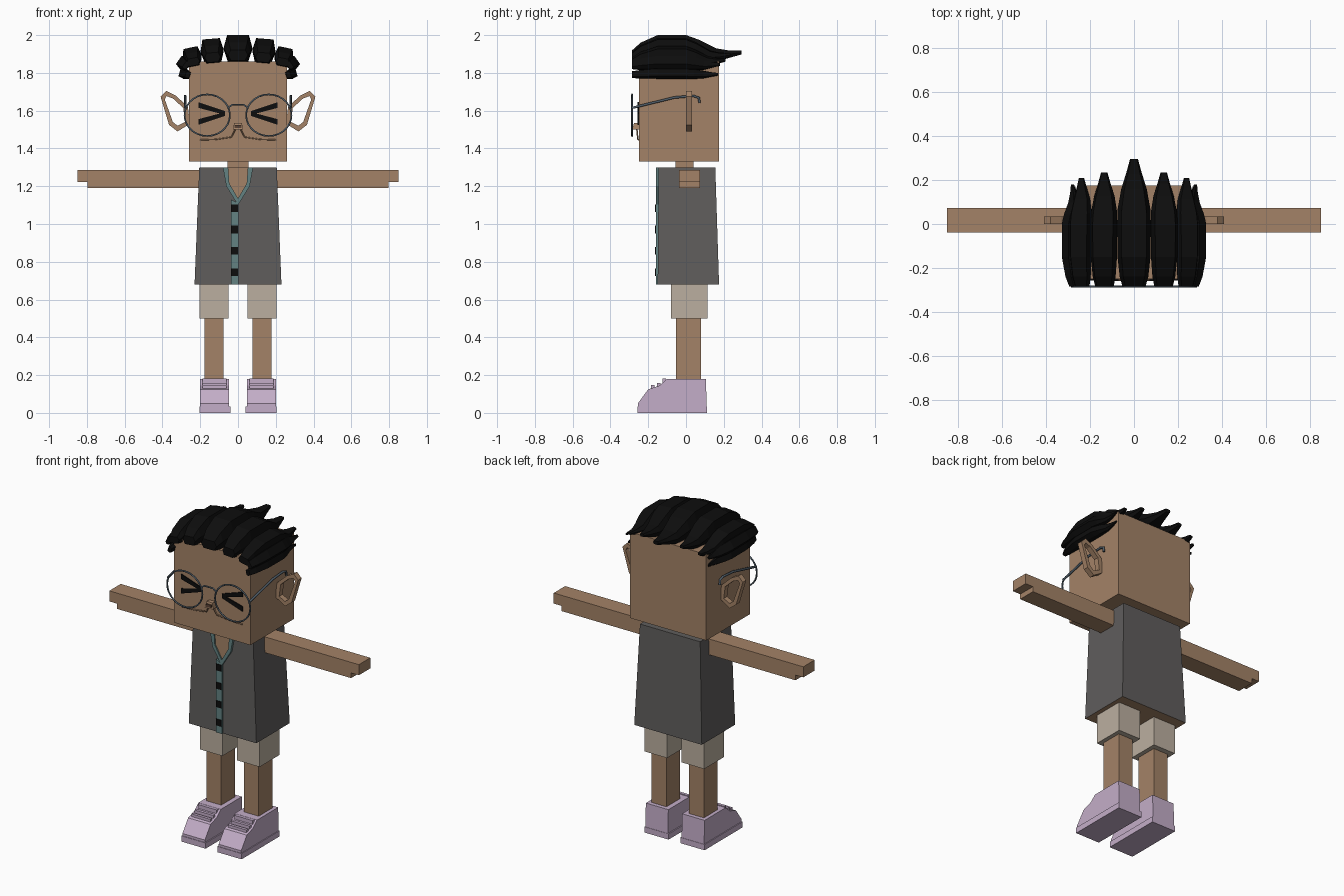
import bpy, bmesh, math

if "Cube" in bpy.data.objects:
    bpy.data.objects.remove(bpy.data.objects["Cube"])


def material(name, *rgb):
    m = bpy.data.materials.new(name)
    m.use_nodes = True
    col = (*rgb, 1)
    m.diffuse_color = col
    m.node_tree.nodes["Principled BSDF"].inputs["Base Color"].default_value = col
    return m


SKIN = material("skin", .37, .225, .135)
DARK_SKIN = material("dark skin", .1, .055, .035)
BLACK = material("black", .004, .004, .004)
GREY = material("charcoal cloth", .115, .11, .108)
TEAL = material("teal trim", .125, .225, .225)
BEIGE = material("beige cloth", .5, .43, .35)
LILAC = material("lilac", .55, .42, .58)
METAL = material("blue grey metal", .08, .11, .14)


def loft(name, sections, mat, closed=False):
    """Join equal point loops into a flat-shaded skin, capped unless closed."""
    bm = bmesh.new()
    loops = [[bm.verts.new(p) for p in s] for s in sections]
    n = len(loops[0])
    pairs = list(zip(loops, loops[1:]))
    if closed:
        pairs.append((loops[-1], loops[0]))
    else:
        bm.faces.new(loops[0])
        bm.faces.new(loops[-1])
    for a, b in pairs:
        for i in range(n):
            j = (i + 1) % n
            bm.faces.new((a[i], a[j], b[j], b[i]))
    bmesh.ops.recalc_face_normals(bm, faces=bm.faces)
    me = bpy.data.meshes.new(name)
    bm.to_mesh(me)
    bm.free()
    me.materials.append(mat)
    ob = bpy.data.objects.new(name, me)
    bpy.context.collection.objects.link(ob)
    return ob


def rect(x0, x1, y0, y1, z):
    return [(x0, y0, z), (x1, y0, z), (x1, y1, z), (x0, y1, z)]


def box(name, x, y, z, mat):
    return loft(name, [rect(*x, *y, h) for h in z], mat)


def plate(name, pts, y, mat):
    """Outline in x and z, extruded along y."""
    return loft(name, [[(a, d, b) for a, b in pts] for d in y], mat)


def side_profile(name, pts, x, mat):
    """Outline in y and z, extruded along x."""
    return loft(name, [[(d, a, b) for a, b in pts] for d in x], mat)


def tube(name, pts, radius, mat, cyclic=False):
    cu = bpy.data.curves.new(name, "CURVE")
    cu.dimensions = "3D"
    cu.bevel_depth = radius
    cu.bevel_resolution = 1
    cu.use_fill_caps = True
    sp = cu.splines.new("POLY")
    sp.points.add(len(pts) - 1)
    for p, q in zip(sp.points, pts):
        p.co = (*q, 1)
    sp.use_cyclic_u = cyclic
    cu.materials.append(mat)
    ob = bpy.data.objects.new(name, cu)
    bpy.context.collection.objects.link(ob)


# Head and neck
box("head", (-.26, .26), (-.25, .175), (1.33, 1.86), SKIN)
box("neck", (-.055, .055), (-.055, .04), (1.2, 1.34), SKIN)

# Nose with nostril plate
loft("nose", [rect(-.028, .028, -.285, -.24, 1.5),
              rect(-.02, .02, -.275, -.24, 1.535)], SKIN)
plate("nostrils", [(-.018, 1.507), (.018, 1.507), (.018, 1.525), (-.018, 1.525)],
      (-.287, -.28), DARK_SKIN)

# Vest, with a skin-coloured underside
vest = loft("vest", [rect(-.23, .23, -.15, .175, .68),
                     rect(-.205, .205, -.145, .155, 1.3)], GREY)
vest.data.materials.append(SKIN)
for f in vest.data.polygons:
    if f.normal.z < -.9:
        f.material_index = 1
plate("chest", [(-.058, 1.3), (-.055, 1.2), (0, 1.12), (.055, 1.2), (.058, 1.3)],
      (-.152, -.144), SKIN)
plate("button_strip", [(-.037, .68), (.002, .68), (.002, 1.11), (-.037, 1.13)],
      (-.16, -.14), TEAL)
for i in range(4):
    z = .745 + i * .113
    plate("button", [(-.036, z - .02), (0, z - .02), (0, z + .02), (-.036, z + .02)],
          (-.164, -.156), BLACK)

# Hair lock stations: y, half width, bottom and top above the scalp
STATIONS = [(-.285, .052, .005, .06), (-.24, .065, 0, .1), (-.15, .075, 0, .14),
            (0, .077, 0, .14), (.07, .074, 0, .115), (.16, .058, 0, .07),
            (.23, .036, .02, .058), (.295, .018, .038, .058)]
SECTION = [(-.7, 0), (.7, 0), (1, .5), (.75, 1), (-.75, 1), (-1, .5)]


def hair_lock(x, z, tilt, width, height, tip):
    c, s = math.cos(tilt), math.sin(tilt)
    rings = []
    for y, w, lo, hi in STATIONS:
        if y > 0:
            y *= tip / .295
        ring = []
        for u, v in SECTION:
            a, b = u * w * width, (lo + (hi - lo) * v) * height
            ring.append((x + a * c + b * s, y, z - a * s + b * c))
        rings.append(ring)
    loft("hair_lock", rings, BLACK)


hair_lock(0, 1.86, 0, 1, 1, .295)
LOCKS = [(.132, 1.852, .08, .8, .92, .235), (.232, 1.835, .2, .66, .72, .21),
         (.262, 1.832, .95, .46, .45, .18), (.253, 1.787, 1.3, .36, .42, .17)]

EAR_OUT = [(.265, 1.62), (.33, 1.68), (.38, 1.705), (.41, 1.675),
           (.365, 1.525), (.32, 1.49), (.255, 1.53)]
EAR_IN = [(.29, 1.615), (.345, 1.665), (.378, 1.677), (.388, 1.66),
          (.345, 1.54), (.32, 1.52), (.28, 1.54)]
SHOE = [(-.255, .03), (-.255, .05), (-.2, .125), (-.14, .145), (-.1, .18),
        (.105, .18), (.11, .03)]

for side, s in (("left", 1), ("right", -1)):
    for x, z, tilt, *rest in LOCKS:
        hair_lock(s * x, z, s * tilt, *rest)

    # Ear ring
    loft(side + "_ear", [[(s * x, y, z) for x, z in pts] for pts, y in
                         ((EAR_OUT, 0), (EAR_IN, 0), (EAR_IN, .033), (EAR_OUT, .033))],
         SKIN, closed=True)

    # Squeezed eye and mouth line
    for z0, z1 in ((1.63, 1.588), (1.54, 1.582)):
        plate(side + "_eye", [(s * .21, z0 - .015), (s * .21, z0 + .015),
                              (s * .07, z1 + .01), (s * .07, z1 - .01)],
              (-.257, -.249), BLACK)
    tube(side + "_mouth", [(s * .205, -.252, 1.445), (s * .12, -.254, 1.448),
                           (s * .035, -.256, 1.46), (s * .015, -.26, 1.5)], .004, SKIN)

    # Glasses: rim and temple arm
    rim = [i * math.tau / 28 for i in range(28)]
    tube(side + "_rim", [(s * .163 + .12 * math.cos(a), -.285, 1.576 + .11 * math.sin(a))
                         for a in rim], .005, METAL, cyclic=True)
    tube(side + "_temple", [(s * .278, -.285, 1.615), (s * .28, -.06, 1.67),
                            (s * .28, .04, 1.678), (s * .28, .068, 1.668),
                            (s * .28, .072, 1.64)], .007, METAL)

    # Collar trim
    plate(side + "_collar", [(s * x, z) for x, z in
                             ((.052, 1.3), (.08, 1.3), (.062, 1.2), (0, 1.1),
                              (0, 1.135), (.046, 1.215))], (-.16, -.14), TEAL)

    # Arm with a stepped hand
    plate(side + "_arm", [(s * x, z) for x, z in
                          ((.18, 1.19), (.797, 1.19), (.797, 1.222), (.85, 1.222),
                           (.85, 1.287), (.18, 1.287))], (-.038, .073), SKIN)

    # Leg and shorts
    box(side + "_leg", (s * .077, s * .178), (-.053, .08), (.15, .55), SKIN)
    box(side + "_shorts", (s * .05, s * .203), (-.08, .113), (.5, .7), BEIGE)

    # Shoe, sole and laces
    side_profile(side + "_shoe", SHOE, (s * .047, s * .2), LILAC)
    box(side + "_sole", (s * .04, s * .205), (-.258, .112), (0, .035), LILAC)
    for y, z in ((-.175, .135), (-.145, .147), (-.115, .17)):
        box(side + "_lace", (s * .06, s * .187), (y - .009, y + .009),
            (z - .012, z + .012), LILAC)

# Bridge of the glasses
tube("glasses_bridge", [(-.052, -.285, 1.615), (-.03, -.285, 1.632),
                        (.03, -.285, 1.632), (.052, -.285, 1.615)], .005, METAL)
